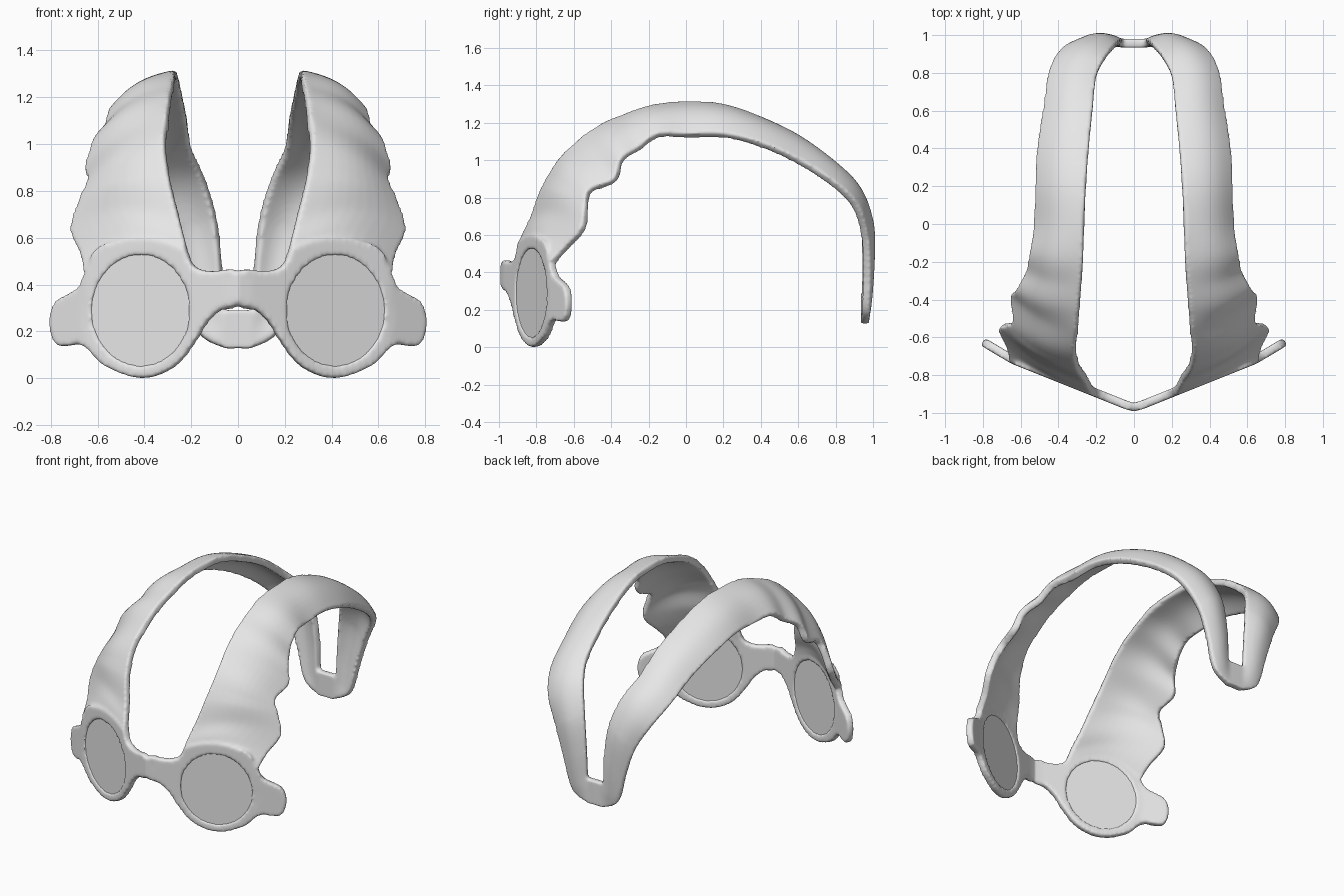
import bpy, bmesh, math
from mathutils import Vector

cube = bpy.data.objects.get("Cube")
if cube:
    bpy.data.objects.remove(cube)

THICKNESS = 0.045
LENS_X, LENS_Z, LENS_RX, LENS_RZ = 0.41, 0.29, 0.208, 0.236

grey = bpy.data.materials.new("light grey")
grey.use_nodes = True
colour = (0.8, 0.8, 0.8, 1)
grey.diffuse_color = colour
grey.node_tree.nodes["Principled BSDF"].inputs["Base Color"].default_value = colour


def plate_point(x, z):
    """Point on the swept-back front plate."""
    x = max(0, x)
    y = max(-0.97, -0.975 + 0.4 * x) + 0.2 * max(0, x - 0.64)
    return Vector((x, y, z))


def spline(points, t, closed=False):
    """Catmull-Rom position at parameter t through the points."""
    n = len(points)
    i = math.floor(t) if closed else min(math.floor(t), n - 2)
    f = t - i
    pick = (lambda k: points[k % n]) if closed else (lambda k: points[max(0, min(n - 1, k))])
    a, b, c, d = (Vector(pick(i + k)) for k in (-1, 0, 1, 2))
    return b + 0.5 * f * (c - a + f * (2 * a - 5 * b + 4 * c - d + f * (3 * (b - c) + d - a)))


def add_grid(bm, rows):
    """Join successive rows of points with quads."""
    grid = [[bm.verts.new(p) for p in row] for row in rows]
    for r, s in zip(grid, grid[1:]):
        for j in range(len(r) - 1):
            bm.faces.new((r[j], r[j + 1], s[j + 1], s[j]))


def make_object(name, bm):
    mesh = bpy.data.meshes.new(name)
    bm.to_mesh(mesh)
    bm.free()
    mesh.materials.append(grey)
    obj = bpy.data.objects.new(name, mesh)
    bpy.context.collection.objects.link(obj)
    mirror = obj.modifiers.new("Mirror", 'MIRROR')
    mirror.merge_threshold = 0.002
    return obj


def add_solidify(obj, thickness):
    solid = obj.modifiers.new("Solidify", 'SOLIDIFY')
    solid.thickness = thickness
    solid.offset = 0


frame = bmesh.new()

# Front plate: half bridge, rim and side tab, lofted from the lens opening
outline = [(0, .455), (.12, .457), (.19, .48), (.24, .56), (.41, .6), (.59, .56),
           (.645, .46), (.68, .385), (.775, .325), (.8, .23), (.765, .14), (.66, .14),
           (.57, .055), (.41, 0), (.27, .05), (.18, .16), (.13, .24), (.05, .31), (0, .32)]
plate_rows = []
STEPS = 6
for k in range(len(outline) * STEPS + 1):
    x, z = spline(outline, k / STEPS, closed=True)
    x = max(0, x)
    angle = math.atan2((z - LENS_Z) / LENS_RZ, (x - LENS_X) / LENS_RX)
    lx = LENS_X + LENS_RX * math.cos(angle)
    lz = LENS_Z + LENS_RZ * math.sin(angle)
    plate_rows.append([plate_point(lx + (x - lx) * f / 4, lz + (z - lz) * f / 4)
                       for f in range(5)])
add_grid(frame, plate_rows)

# Strap: inner and outer edge, running from the rim over the top to the back
inner = [(.2, -.895, .45), (.22, -.875, .56), (.25, -.82, .68), (.29, -.76, .84),
         (.31, -.67, .99), (.3, -.56, 1.1), (.29, -.44, 1.18), (.28, -.32, 1.23),
         (.27, -.18, 1.275), (.265, 0, 1.295), (.255, .2, 1.28), (.24, .4, 1.21),
         (.22, .6, 1.11), (.2, .78, .97), (.15, .88, .86), (.1, .94, .7),
         (.075, .957, .5), (.065, .957, .29), (.055, .957, .29), (0, .957, .29)]
outer = [(.65, -.715, .45), (.665, -.64, .53), (.705, -.55, .63), (.67, -.53, .75),
         (.63, -.51, .835), (.64, -.38, .89), (.61, -.34, 1), (.56, -.25, 1.06),
         (.54, -.15, 1.13), (.515, 0, 1.13), (.51, .2, 1.13), (.5, .4, 1.08),
         (.47, .6, .99), (.44, .8, .86), (.38, .91, .74), (.29, .955, .58),
         (.23, .965, .4), (.17, .96, .2), (.06, .957, .13), (0, .957, .13)]
last = len(inner) - 1
COLUMNS = 10
strap_rows = []
for k in range(last * STEPS + 1):
    t = k / STEPS
    a, b = spline(inner, t), spline(outer, t)
    lo, hi = max(0, t - 0.5), min(last, t + 0.5)
    along = spline(inner, hi) + spline(outer, hi) - spline(inner, lo) - spline(outer, lo)
    normal = (b - a).cross(along).normalized()
    bulge = normal * 0.038 * max(0, min(1, t / 3, (last - 1 - t) / 3))
    # arch the first rows over the lens opening
    bulge.z += 0.12 * max(0, 1 - t / 3.5)
    strap_rows.append([a.lerp(b, j / COLUMNS) + bulge * math.sin(math.pi * j / COLUMNS)
                       for j in range(COLUMNS + 1)])
add_grid(frame, strap_rows)

# Mirror, thicken and fuse into one soft-edged shell
body = make_object("frame_and_straps", frame)
add_solidify(body, THICKNESS)
remesh = body.modifiers.new("Fuse", 'REMESH')
remesh.mode = 'VOXEL'
remesh.voxel_size = 0.011
remesh.use_smooth_shade = True
soften = body.modifiers.new("Soften", 'SMOOTH')
soften.factor = 0.5
soften.iterations = 5

# Flat oval lenses set in the rims
disc = bmesh.new()
ring = []
for k in range(64):
    angle = math.tau * k / 64
    ring.append(disc.verts.new(plate_point(LENS_X + (LENS_RX + 0.008) * math.cos(angle),
                                           LENS_Z + (LENS_RZ + 0.008) * math.sin(angle))))
disc.faces.new(ring)
lenses = make_object("lenses", disc)
add_solidify(lenses, 0.028)
